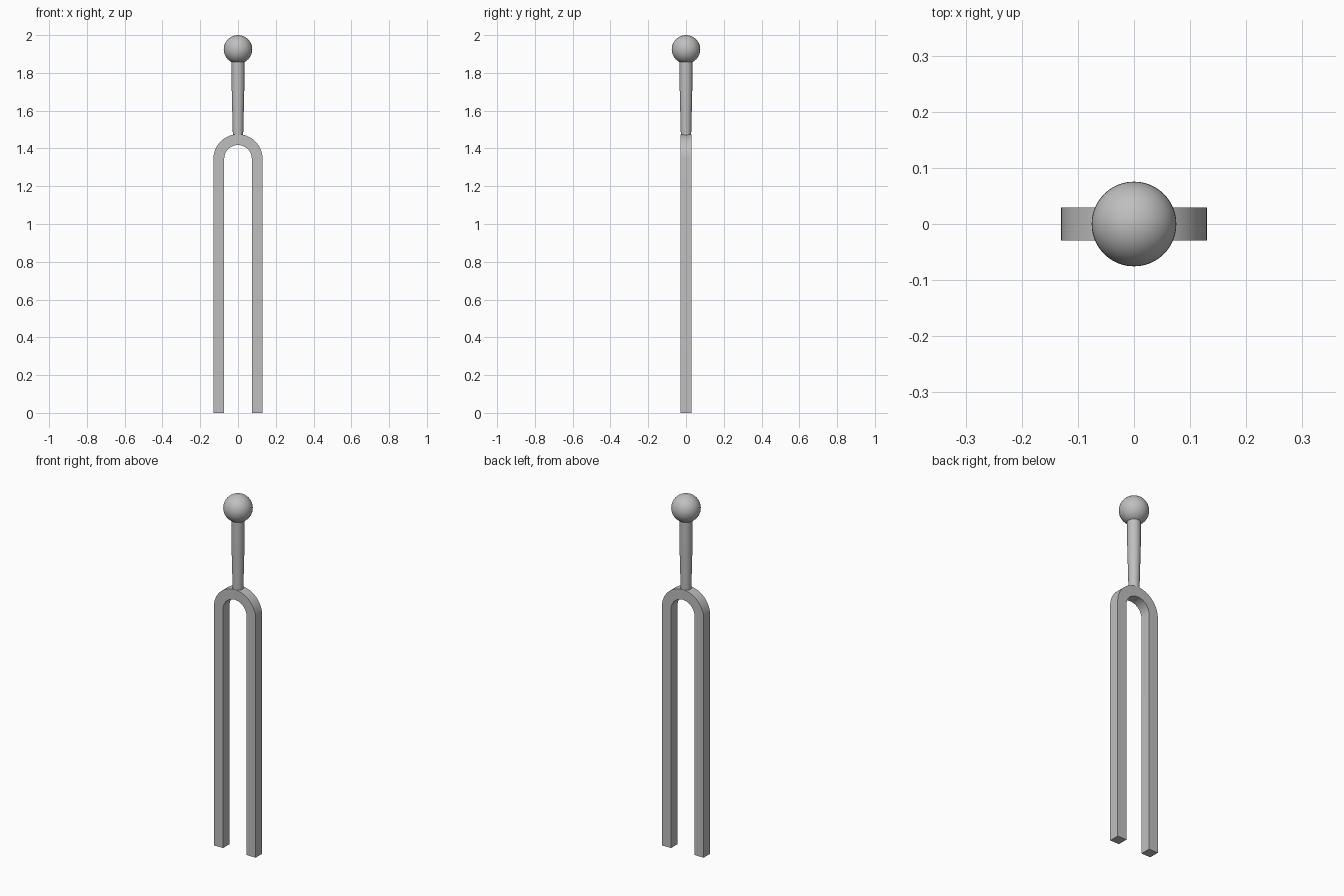
import bpy, bmesh, math

cube = bpy.data.objects.get("Cube")
if cube:
    bpy.data.objects.remove(cube, do_unlink=True)

steel = bpy.data.materials.new("brushed_steel")
steel.use_nodes = True
colour = (0.52, 0.52, 0.52, 1)
steel.diffuse_color = colour
steel.node_tree.nodes["Principled BSDF"].inputs["Base Color"].default_value = colour


def finish(name, bm, angle):
    """Turn a bmesh into a named, smooth-shaded steel object."""
    bmesh.ops.recalc_face_normals(bm, faces=bm.faces)
    mesh = bpy.data.meshes.new(name)
    bm.to_mesh(mesh)
    bm.free()
    mesh.materials.append(steel)
    obj = bpy.data.objects.new(name, mesh)
    bpy.context.collection.objects.link(obj)
    bpy.ops.object.select_all(action='DESELECT')
    obj.select_set(True)
    bpy.context.view_layer.objects.active = obj
    bpy.ops.object.shade_smooth_by_angle(angle=math.radians(angle))
    return obj


def lathe(name, profile, segments=48):
    """Spin a (radius, height) profile around the z axis."""
    bm = bmesh.new()
    verts = [bm.verts.new((r, 0, z)) for r, z in profile]
    edges = [bm.edges.new(pair) for pair in zip(verts, verts[1:])]
    bmesh.ops.spin(bm, geom=verts + edges, cent=(0, 0, 0), axis=(0, 0, 1),
                   angle=math.tau, steps=segments)
    bmesh.ops.remove_doubles(bm, verts=bm.verts, dist=0.0001)
    return finish(name, bm, 40)


# Prongs: a rectangular bar swept up, over the arch and down
outer, inner, arch_z, half_depth = 0.13, 0.073, 1.345, 0.029
steps = 32
arch = [math.pi * i / steps for i in range(steps + 1)]
path = [(1, 0, 0)] + [(math.cos(a), math.sin(a), arch_z) for a in arch] + [(-1, 0, 0)]
section = [(outer, -half_depth), (outer, half_depth),
           (inner, half_depth), (inner, -half_depth)]
bm = bmesh.new()
rings = [[bm.verts.new((r * c, y, base + r * s)) for r, y in section]
         for c, s, base in path]
for a, b in zip(rings, rings[1:]):
    for i in range(4):
        j = (i + 1) % 4
        bm.faces.new((a[i], a[j], b[j], b[i]))
bm.faces.new(rings[0])
bm.faces.new(rings[-1])
finish("forked_prongs", bm, 30)

# Stem: slim round handle widening towards the ball
lathe("handle_stem", [(0, 1.455), (0.027, 1.455), (0.034, 1.74), (0.034, 1.87), (0, 1.87)])

# Ball at the end of the handle
radius = 0.0755
bm = bmesh.new()
bmesh.ops.create_uvsphere(bm, u_segments=48, v_segments=24, radius=radius)
bmesh.ops.translate(bm, verts=bm.verts, vec=(0, 0, 2 - radius))
finish("handle_ball", bm, 60)
